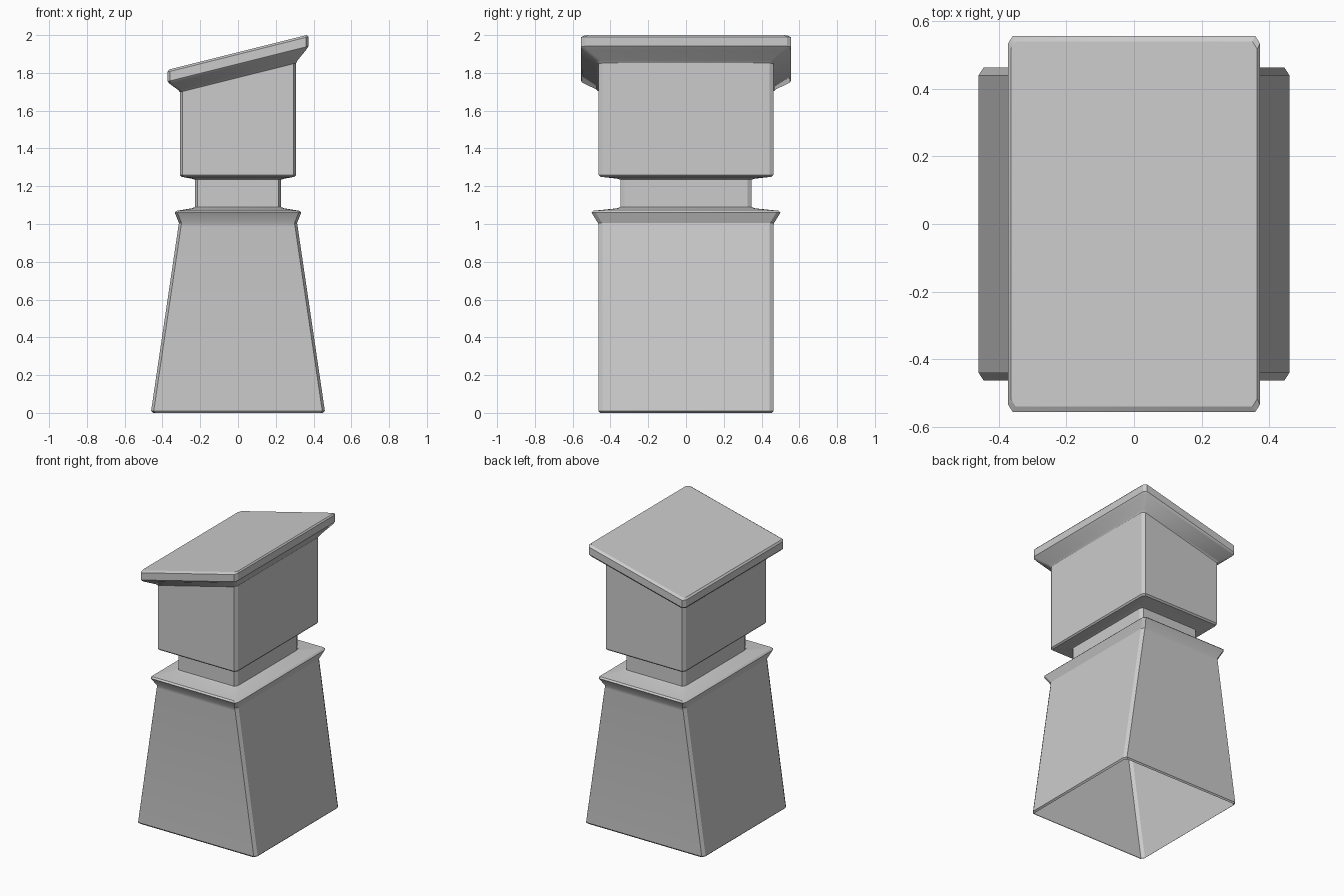
import bpy, bmesh, math

if "Cube" in bpy.data.objects:
    bpy.data.objects.remove(bpy.data.objects["Cube"])

SLOPE = 0.25  # tilt of the roof along x


def ring(bm, hx, hy, z, tilt=0.0, cx=0.014, cy=0.022):
    # Rectangle with cut corners, optionally sheared along x
    pts = [(hx, hy - cy), (hx - cx, hy), (cx - hx, hy), (-hx, hy - cy),
           (-hx, cy - hy), (cx - hx, -hy), (hx - cx, -hy), (hx, cy - hy)]
    return [bm.verts.new((x, y, z + tilt * x)) for x, y in pts]


def loft(name, sections, cap_top=False):
    bm = bmesh.new()
    rings = [ring(bm, *s) for s in sections]
    for a, b in zip(rings, rings[1:]):
        for i in range(8):
            j = (i + 1) % 8
            bm.faces.new((a[i], a[j], b[j], b[i]))
    if cap_top:
        bm.faces.new(rings[-1])
    mesh = bpy.data.meshes.new(name)
    bm.to_mesh(mesh)
    bm.free()
    ob = bpy.data.objects.new(name, mesh)
    bpy.context.collection.objects.link(ob)
    bpy.ops.object.select_all(action='DESELECT')
    ob.select_set(True)
    bpy.context.view_layer.objects.active = ob
    bpy.ops.object.shade_smooth_by_angle(angle=math.radians(30))
    return ob


# Tapered hollow pedestal with flared rim, open underneath
loft("pedestal", [
    (0.45, 0.455, 0.0), (0.46, 0.463, 0.01), (0.316, 0.463, 0.985),
    (0.313, 0.466, 1.005), (0.335, 0.50, 1.06), (0.325, 0.49, 1.07),
    (0.245, 0.365, 1.083), (0.228, 0.348, 1.09)])

# Recessed neck
loft("neck", [(0.228, 0.348, 1.09), (0.228, 0.348, 1.235)])

# Upper block with a sloped top edge
loft("upper_block", [
    (0.228, 0.348, 1.235), (0.245, 0.365, 1.24), (0.30, 0.453, 1.25),
    (0.308, 0.463, 1.26), (0.308, 0.463, 1.775, SLOPE)])

# Slanted overhanging cap with flared underside
loft("slanted_cap", [
    (0.308, 0.463, 1.775, SLOPE), (0.316, 0.475, 1.788, SLOPE),
    (0.362, 0.545, 1.833, SLOPE), (0.373, 0.557, 1.848, SLOPE),
    (0.373, 0.557, 1.898, SLOPE), (0.365, 0.54, 1.909, SLOPE)], cap_top=True)
